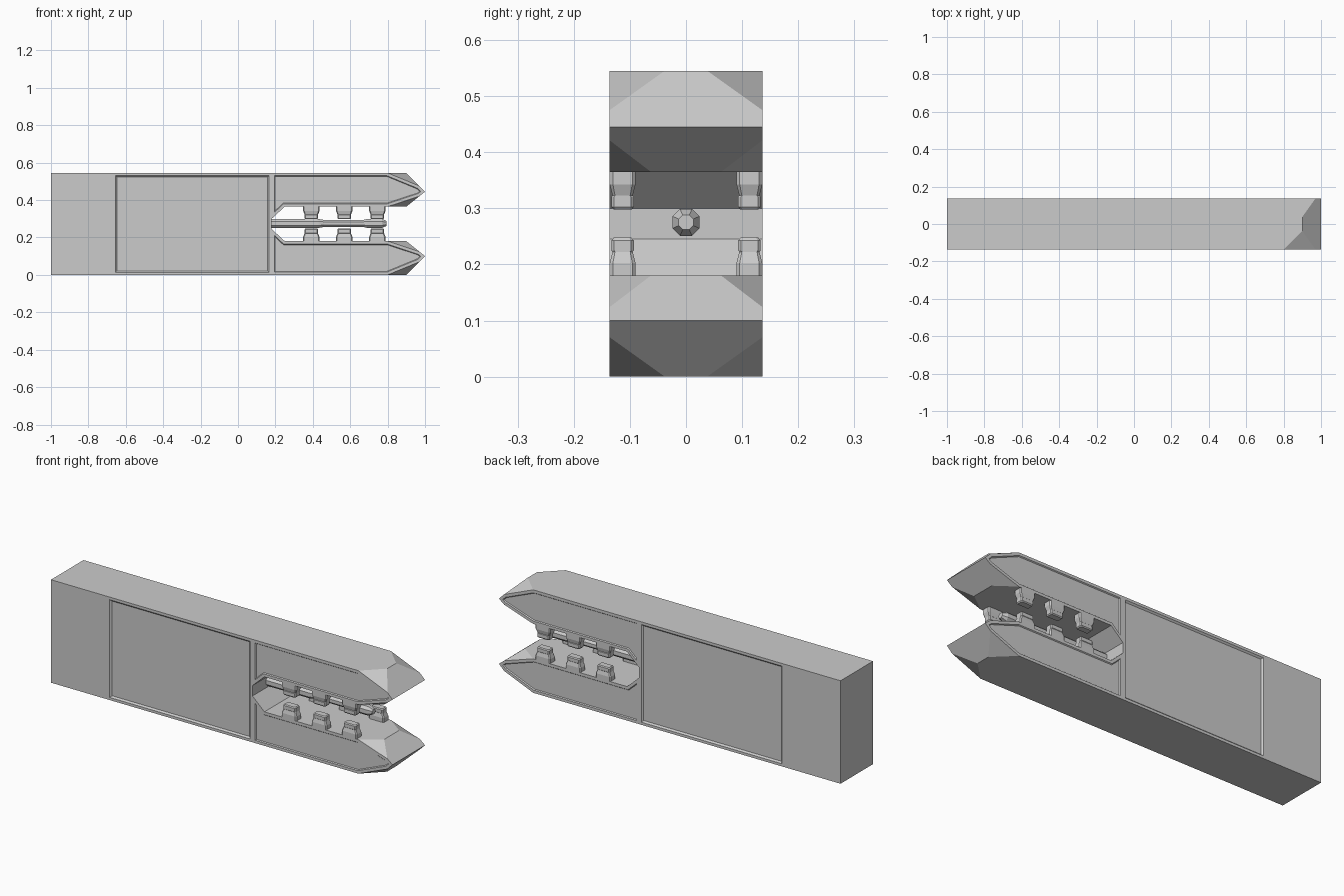
import bpy, bmesh
from mathutils import Vector
from mathutils.geometry import normal as plane_normal

if "Cube" in bpy.data.objects:
    bpy.data.objects.remove(bpy.data.objects["Cube"])

HALF_W = 0.136
MID_Z = 0.2725


def finish(bm, name, z=MID_Z):
    bmesh.ops.recalc_face_normals(bm, faces=bm.faces[:])
    mesh = bpy.data.meshes.new(name)
    bm.to_mesh(mesh)
    bm.free()
    ob = bpy.data.objects.new(name, mesh)
    ob.location.z = z
    bpy.context.collection.objects.link(ob)
    return ob


def mirror(ob, y=False, z=False):
    mod = ob.modifiers.new("mirror", 'MIRROR')
    mod.use_axis = (False, y, z)
    mod.use_clip = False
    mod.use_mirror_merge = False


def extrude_profile(points):
    """Extrude an x/z outline across the full width."""
    bm = bmesh.new()
    face = bm.faces.new([bm.verts.new((x, -HALF_W, z)) for x, z in points])
    geo = bmesh.ops.extrude_face_region(bm, geom=[face])["geom"]
    for v in geo:
        if isinstance(v, bmesh.types.BMVert):
            v.co.y = HALF_W
    if not any(f.normal.y < -0.9 for f in bm.faces):
        bm.normal_update()
    bmesh.ops.recalc_face_normals(bm, faces=bm.faces[:])
    return bm


def sink_panels(bm, faces, margin, slope, depth):
    """Recess side faces behind a flat border and a sloped edge."""
    bmesh.ops.inset_individual(bm, faces=faces, thickness=margin, use_even_offset=True)
    bmesh.ops.inset_individual(bm, faces=faces, thickness=slope, depth=-depth,
                               use_even_offset=True)


def side_faces(bm, min_x):
    bm.normal_update()
    return [f for f in bm.faces if abs(f.normal.y) > 0.99
            and f.calc_center_median().x > min_x]


def loft(bm, rings):
    """Join rings of equal length into a closed solid."""
    loops = [[bm.verts.new(p) for p in r] for r in rings]
    n = len(loops[0])
    for a, b in zip(loops, loops[1:]):
        for i in range(n):
            j = (i + 1) % n
            bm.faces.new((a[i], a[j], b[j], b[i]))
    bm.faces.new(loops[0][::-1])
    bm.faces.new(loops[-1])


# Handle block with a recessed panel on both sides
bm = extrude_profile([(-1, -MID_Z), (0.18, -MID_Z), (0.18, MID_Z), (-1, MID_Z)])
bmesh.ops.bisect_plane(bm, geom=bm.verts[:] + bm.edges[:] + bm.faces[:],
                       plane_co=(-0.67, 0, 0), plane_no=(1, 0, 0))
sink_panels(bm, side_faces(bm, -0.5), 0.014, 0.008, 0.008)
finish(bm, "handle_block")

# Fork prongs: pointed beams with four cut corners at the tip, mirrored in z
bm = extrude_profile([(0.18, 0.0275), (0.25, 0.0925), (0.9, 0.0925), (1, 0.1725),
                      (0.9, MID_Z), (0.18, MID_Z)])
corners = [((0.8, HALF_W, MID_Z), (0.9, 0.038, MID_Z), (0.97, HALF_W, 0.2025)),
           ((0.8, HALF_W, 0.0925), (0.89, 0.07, 0.0925), (0.97, HALF_W, 0.1485))]
for tri in corners:
    for side in (1, -1):
        pts = [Vector((x, y * side, z)) for x, y, z in tri]
        no = plane_normal(pts)
        if no.x < 0:
            no = -no
        cut = bmesh.ops.bisect_plane(bm, geom=bm.verts[:] + bm.edges[:] + bm.faces[:],
                                     plane_co=pts[0], plane_no=no, clear_outer=True)
        edges = [e for e in cut["geom_cut"] if isinstance(e, bmesh.types.BMEdge)]
        bmesh.ops.edgenet_fill(bm, edges=edges)
bmesh.ops.recalc_face_normals(bm, faces=bm.faces[:])
sink_panels(bm, side_faces(bm, 0.2), 0.015, 0.004, 0.005)
mirror(finish(bm, "fork_prongs"), z=True)

# Contact studs: three along each edge of each prong
def stud_ring(cx, w, d, z, cy=0.113):
    c = 0.25 * d
    outline = [(w - c, -d), (w, c - d), (w, d - c), (w - c, d),
               (c - w, d), (-w, d - c), (-w, c - d), (c - w, -d)]
    return [(cx + x, cy + y, z) for x, y in outline]


bm = bmesh.new()
for cx in (0.392, 0.568, 0.745):
    loft(bm, [stud_ring(cx, 0.044, 0.023, 0.094), stud_ring(cx, 0.044, 0.023, 0.07),
              stud_ring(cx, 0.036, 0.018, 0.05), stud_ring(cx, 0.036, 0.02, 0.048),
              stud_ring(cx, 0.036, 0.02, 0.03), stud_ring(cx, 0.032, 0.016, 0.025)])
mirror(finish(bm, "contact_studs"), y=True, z=True)

# Centre rod between the prongs, with a collar at each end
def rod_ring(x, r):
    c = 0.45 * r
    return [(x, y, z) for y, z in ((r, c), (c, r), (-c, r), (-r, c),
                                   (-r, -c), (-c, -r), (c, -r), (r, -c))]


bm = bmesh.new()
loft(bm, [rod_ring(x, r) for x, r in ((0.17, 0.024), (0.43, 0.024), (0.46, 0.019),
                                      (0.67, 0.019), (0.69, 0.024), (0.77, 0.024),
                                      (0.795, 0.013))])
finish(bm, "centre_rod", 0.275)
